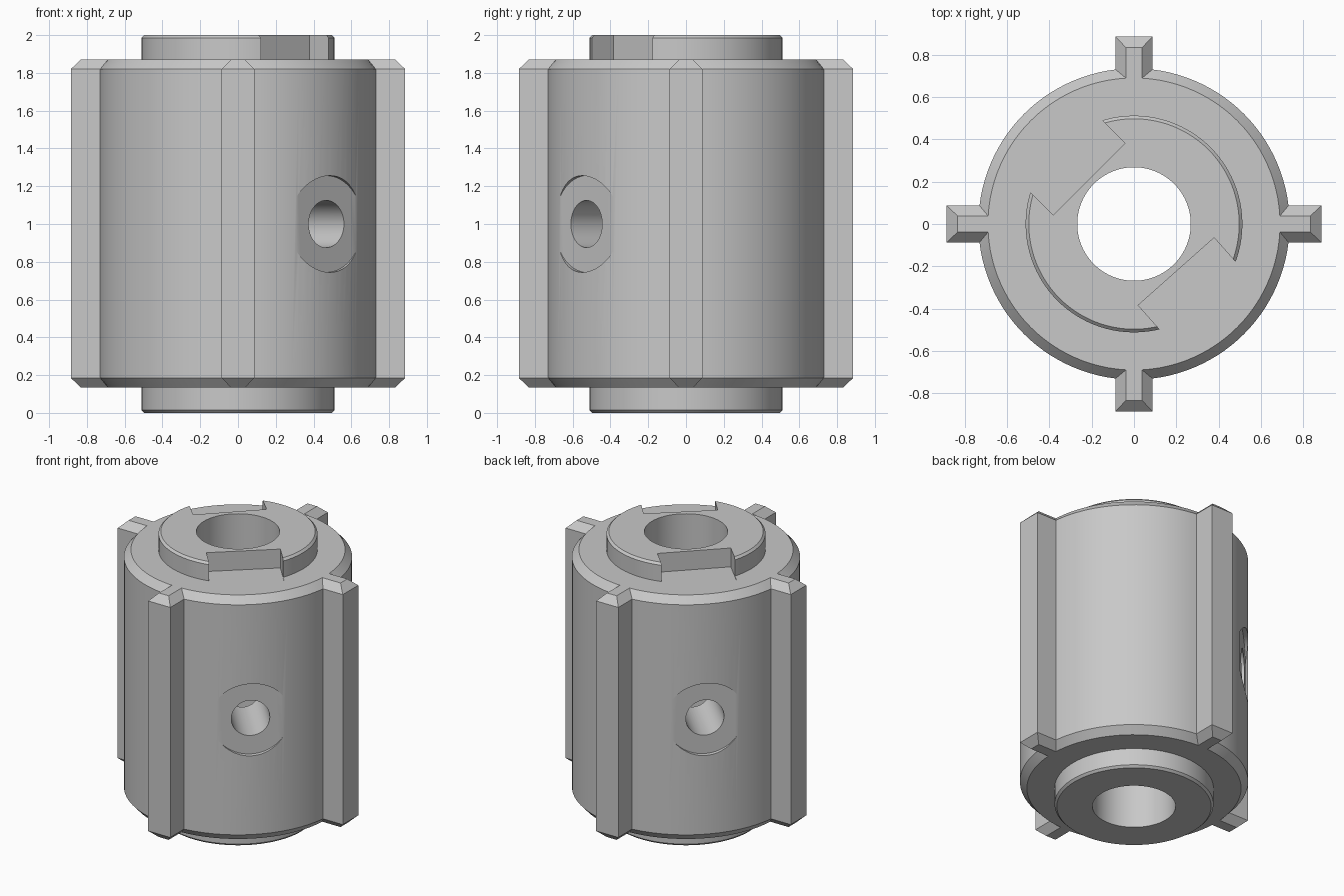
import bpy
import bmesh
from math import asin, cos, sin, pi, radians
from mathutils import Matrix, Vector

cube = bpy.data.objects.get("Cube")
if cube:
    bpy.data.objects.remove(cube, do_unlink=True)

steel = bpy.data.materials.new("machined_grey")
steel.use_nodes = True
grey = (0.58, 0.58, 0.58, 1.0)
steel.diffuse_color = grey
steel.node_tree.nodes["Principled BSDF"].inputs["Base Color"].default_value = grey


def circle(radius, count=96):
    return [(radius * cos(2 * pi * i / count), radius * sin(2 * pi * i / count))
            for i in range(count)]


def ribbed_outline(radius, half_width, tip, steps=24):
    """Round outline with four square ribs, counter-clockwise."""
    root = asin(half_width / radius)
    quarter = [Vector((tip, -half_width)), Vector((tip, half_width))]
    for i in range(steps + 1):
        a = root + (pi / 2 - 2 * root) * i / steps
        quarter.append(Vector((radius * cos(a), radius * sin(a))))
    return [Matrix.Rotation(k * pi / 2, 2) @ p for k in range(4) for p in quarter]


def loft(name, rings, matrix=Matrix()):
    """Closed solid through matching outlines, each given as (outline, z)."""
    bm = bmesh.new()
    loops = [[bm.verts.new((p[0], p[1], z)) for p in outline] for outline, z in rings]
    for low, high in zip(loops, loops[1:]):
        n = len(low)
        for i in range(n):
            j = (i + 1) % n
            bm.faces.new((low[i], low[j], high[j], high[i]))
    bm.faces.new(loops[0][::-1])
    bm.faces.new(loops[-1])
    bm.transform(matrix)
    bmesh.ops.recalc_face_normals(bm, faces=bm.faces)
    mesh = bpy.data.meshes.new(name)
    bm.to_mesh(mesh)
    bm.free()
    mesh.materials.append(steel)
    obj = bpy.data.objects.new(name, mesh)
    bpy.context.collection.objects.link(obj)
    return obj


def combine(target, tool, operation):
    """Apply a boolean and discard the tool."""
    mod = target.modifiers.new(operation.lower(), "BOOLEAN")
    mod.operation = operation
    mod.solver = "EXACT"
    mod.object = tool
    bpy.context.view_layer.objects.active = target
    bpy.ops.object.modifier_apply(modifier=mod.name)
    bpy.data.objects.remove(tool, do_unlink=True)


# Ribbed body with chamfered ends
full = ribbed_outline(0.735, 0.087, 0.885)
inset = ribbed_outline(0.69, 0.038, 0.833)
body = loft("ribbed_coupling_body",
            [(inset, 0.135), (full, 0.185), (full, 1.82), (inset, 1.87)])

# Hub standing out at both ends
hub = loft("hub", [(circle(0.497), 0), (circle(0.512), 0.015),
                   (circle(0.512), 1.985), (circle(0.497), 2)])
combine(body, hub, "UNION")

# Central bore
combine(body, loft("bore", [(circle(0.268), -0.5), (circle(0.268), 2.5)]), "DIFFERENCE")

# Drive pocket, spot face and cross hole on each of two sides
for degrees in (-48.4, 135):
    turn = Matrix.Rotation(radians(degrees), 4, "Z")
    radial = turn @ Matrix.Rotation(pi / 2, 4, "Y") @ Matrix.Translation((-1, 0, 0))
    slot = [(0.30, -0.24), (0.52, -0.24), (0.52, 0.24), (0.30, 0.24)]
    combine(body, loft("pocket", [(slot, 1.866), (slot, 2.2)], turn), "DIFFERENCE")
    combine(body, loft("spot_face", [(circle(0.256, 64), 0.704), (circle(0.256, 64), 1.1)],
                       radial), "DIFFERENCE")
    combine(body, loft("cross_hole", [(circle(0.125, 48), 0.02), (circle(0.125, 48), 1.1)],
                       radial), "DIFFERENCE")

# Smooth round walls, keep machined edges crisp
bpy.ops.object.select_all(action="DESELECT")
body.select_set(True)
bpy.context.view_layer.objects.active = body
bpy.ops.object.shade_smooth_by_angle(angle=radians(25))
